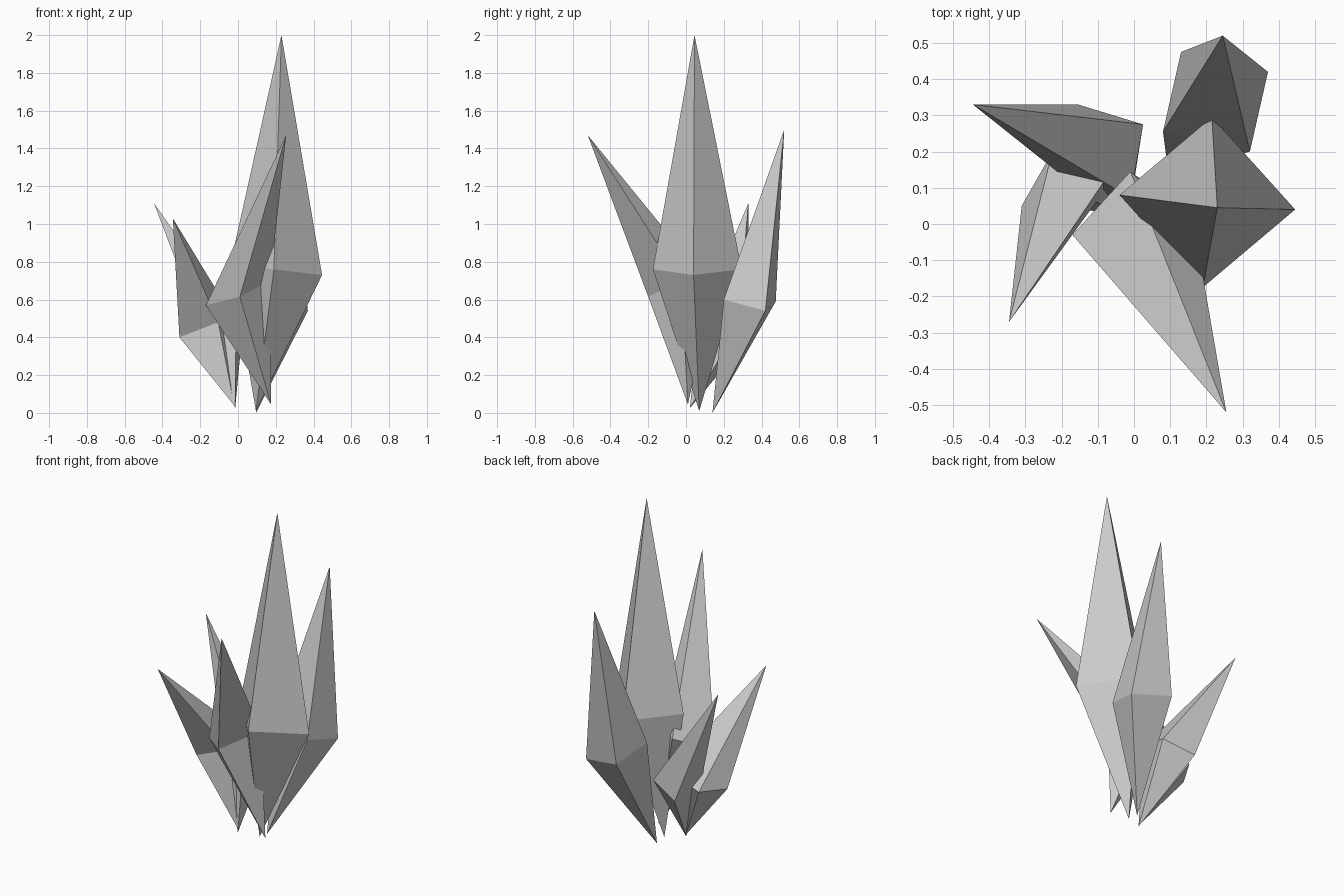
import bpy, bmesh

if "Cube" in bpy.data.objects:
    bpy.data.objects.remove(bpy.data.objects["Cube"])


def crystal(name, tip, base, ring):
    """Four-sided double pyramid: ring gives three corners, the fourth closes the parallelogram."""
    a, b, c = ring
    d = tuple(a[i] + c[i] - b[i] for i in range(3))
    bm = bmesh.new()
    top, bottom = bm.verts.new(tip), bm.verts.new(base)
    belt = [bm.verts.new(p) for p in (a, b, c, d)]
    for i in range(4):
        p, q = belt[i], belt[(i + 1) % 4]
        bm.faces.new((p, q, top))
        bm.faces.new((q, p, bottom))
    bmesh.ops.recalc_face_normals(bm, faces=bm.faces)
    mesh = bpy.data.meshes.new(name)
    bm.to_mesh(mesh)
    bm.free()
    obj = bpy.data.objects.new(name, mesh)
    bpy.context.collection.objects.link(obj)


# tall central shard
crystal("main_crystal", (0.23, 0.045, 2.0), (0.095, 0.07, 0.01),
        [(0.215, 0.295, 0.76), (0.445, 0.04, 0.73), (0.19, -0.175, 0.76)])
# shard leaning backwards
crystal("back_crystal", (0.245, 0.52, 1.5), (0.095, 0.14, 0.0),
        [(0.32, 0.20, 0.60), (0.37, 0.42, 0.54), (0.13, 0.475, 0.59)])
# shard leaning forwards
crystal("front_crystal", (0.255, -0.52, 1.47), (0.175, 0.01, 0.045),
        [(-0.17, -0.03, 0.57), (0.01, -0.20, 0.615), (0.17, -0.025, 0.70)])
# two small shards leaning left
crystal("back_left_crystal", (-0.445, 0.33, 1.11), (-0.015, 0.02, 0.025),
        [(-0.155, 0.33, 0.39), (0.025, 0.275, 0.45), (-0.01, 0.072, 0.50)])
crystal("front_left_crystal", (-0.345, -0.27, 1.03), (-0.02, 0.03, 0.04),
        [(-0.225, 0.20, 0.415), (-0.31, 0.05, 0.40), (-0.105, 0.06, 0.48)])
